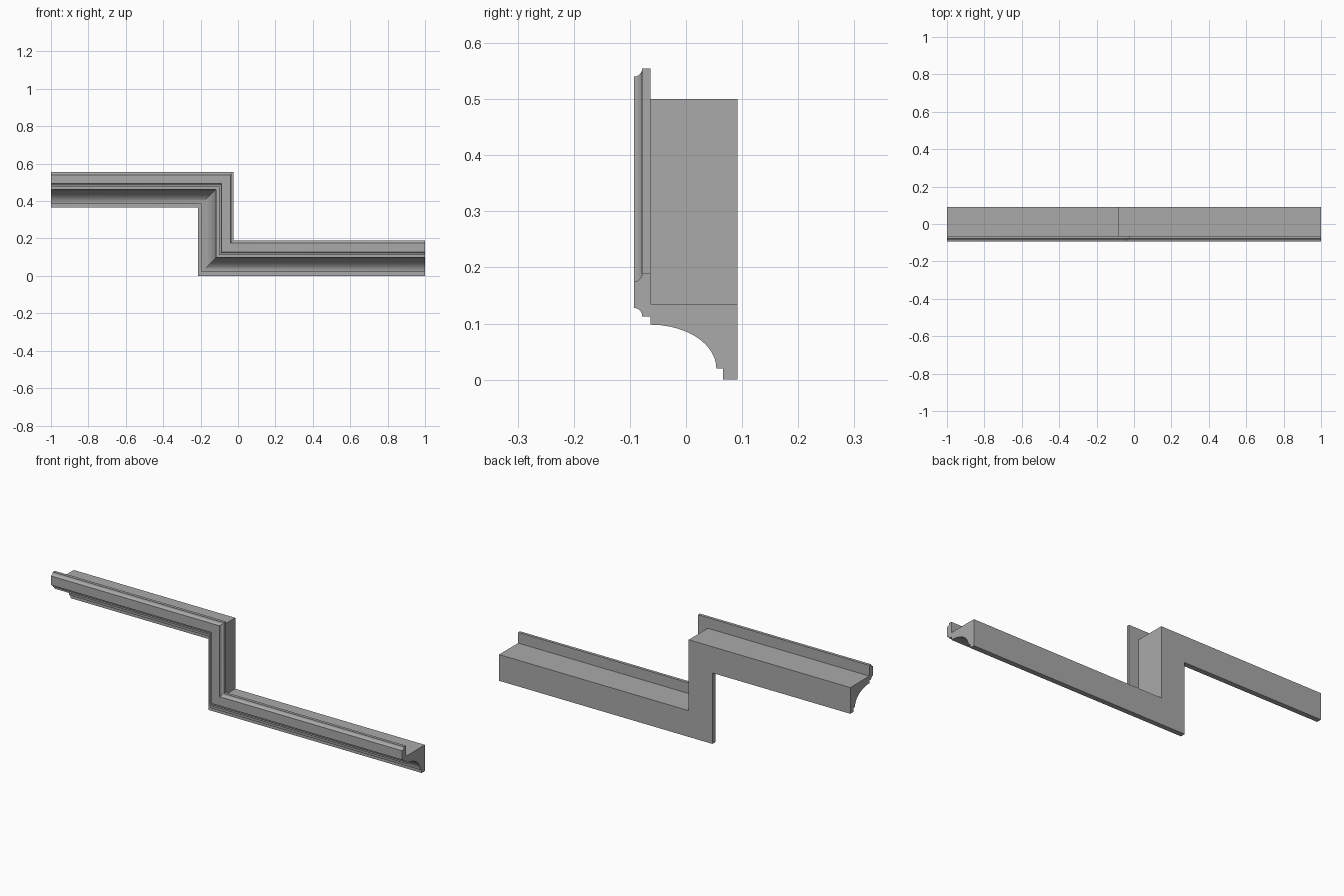
import bpy
import bmesh
from math import sin, cos, pi, radians

cube = bpy.data.objects.get("Cube")
if cube:
    bpy.data.objects.remove(cube, do_unlink=True)

# Plain grey material
grey = bpy.data.materials.new("plain grey")
grey.use_nodes = True
colour = (0.4, 0.4, 0.4, 1)
grey.diffuse_color = colour
grey.node_tree.nodes["Principled BSDF"].inputs["Base Color"].default_value = colour


def cove(cy, ch, ry, rh, start, end, steps):
    """Hollow quarter ellipse of the profile, as (depth, height) points."""
    angles = [radians(start + (end - start) * i / steps) for i in range(steps + 1)]
    return [(cy + ry * cos(a), ch + rh * sin(a)) for a in angles]


# Moulding cross-section: foot, large cove, small coves, lip and back ledge
profile = [(0.092, 0), (0.066, 0), (0.066, 0.02)]
profile += cove(-0.063, 0.02, 0.117, 0.078, 0, 90, 20)
profile += [(-0.063, 0.113)]
profile += cove(-0.093, 0.113, 0.015, 0.015, 0, 90, 8)
profile += cove(-0.093, 0.19, 0.015, 0.015, -90, 0, 8)
profile += [(-0.063, 0.19), (-0.063, 0.135), (0.092, 0.135)]

# Stepped path: (x, z, x shift per unit of height), mitred at both corners
step_x, step_z = -0.215, 0.365
path = [(-1, step_z, 0), (step_x, step_z, 1), (step_x, 0, 1), (1, 0, 0)]

bm = bmesh.new()
rings = [[bm.verts.new((x + m * h, y, z + h)) for y, h in profile]
         for x, z, m in path]
count = len(profile)
for a, b in zip(rings, rings[1:]):
    for i in range(count):
        j = (i + 1) % count
        bm.faces.new((a[i], a[j], b[j], b[i]))
bm.faces.new(rings[0])
bm.faces.new(rings[-1][::-1])
bmesh.ops.recalc_face_normals(bm, faces=bm.faces)

mesh = bpy.data.meshes.new("stepped_moulding")
bm.to_mesh(mesh)
bm.free()
mesh.materials.append(grey)
moulding = bpy.data.objects.new("stepped_moulding", mesh)
bpy.context.collection.objects.link(moulding)

# Smooth coves with sharp edges elsewhere
bpy.ops.object.select_all(action='DESELECT')
moulding.select_set(True)
bpy.context.view_layer.objects.active = moulding
bpy.ops.object.shade_smooth_by_angle(angle=radians(30))
